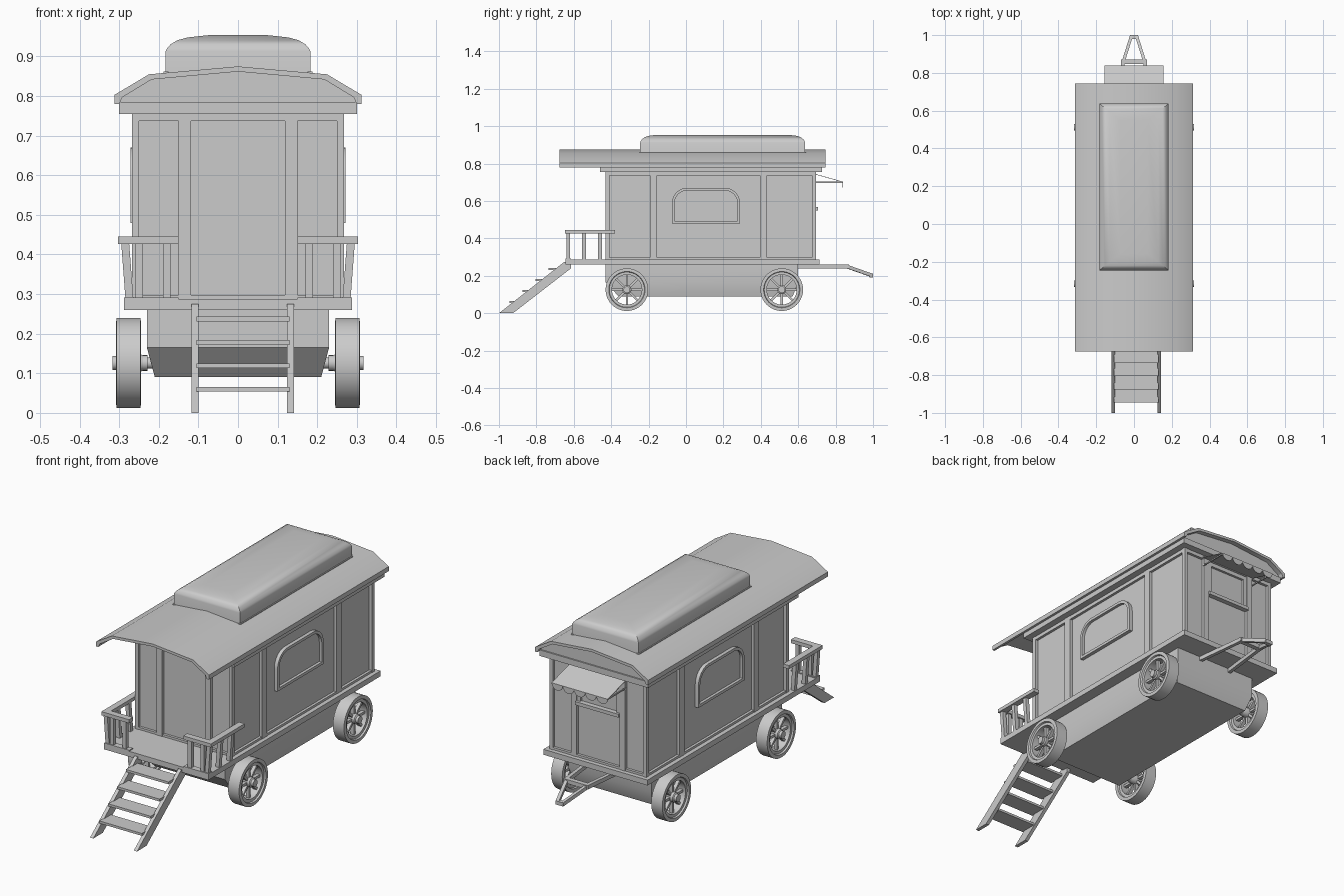
import bpy, bmesh
from math import sin, cos, pi
from mathutils import Vector

if "Cube" in bpy.data.objects:
    bpy.data.objects.remove(bpy.data.objects["Cube"])

grey = bpy.data.materials.new("plain grey")
grey.use_nodes = True
grey.diffuse_color = (0.6, 0.6, 0.6, 1)
grey.node_tree.nodes["Principled BSDF"].inputs["Base Color"].default_value = grey.diffuse_color
parts = []


def add(name, verts, faces):
    """Make one closed mesh object with outward normals."""
    bm = bmesh.new()
    vs = [bm.verts.new(v) for v in verts]
    for f in faces:
        bm.faces.new([vs[i] for i in f])
    bmesh.ops.recalc_face_normals(bm, faces=bm.faces)
    me = bpy.data.meshes.new(name)
    bm.to_mesh(me)
    bm.free()
    me.materials.append(grey)
    ob = bpy.data.objects.new(name, me)
    bpy.context.collection.objects.link(ob)
    parts.append(ob)
    return ob


def loft(name, rings, caps=True, loop=False):
    """Skin a list of equal-length rings of points."""
    n, m = len(rings[0]), len(rings)
    faces = [(i * n + j, i * n + (j + 1) % n, (i + 1) % m * n + (j + 1) % n, (i + 1) % m * n + j)
             for i in range(m if loop else m - 1) for j in range(n)]
    if caps and not loop:
        faces += [tuple(range(n)), tuple(range((m - 1) * n, m * n))]
    return add(name, [p for r in rings for p in r], faces)


def prism(name, pts, axis, a, b):
    """Extrude a 2D outline along x (y,z points) or y (x,z points)."""
    place = (lambda p, t: (t, p[0], p[1])) if axis == "x" else (lambda p, t: (p[0], t, p[1]))
    return loft(name, [[place(p, t) for p in pts] for t in (a, b)])


def box(name, x0, x1, y0, y1, z0, z1):
    return prism(name, [(x0, z0), (x1, z0), (x1, z1), (x0, z1)], "y", y0, y1)


def beam(name, p, q, w, h, up=(0, 0, 1)):
    """Rectangular bar between two points."""
    p, q = Vector(p), Vector(q)
    side = (q - p).cross(Vector(up)).normalized()
    top = side.cross(q - p).normalized()
    corners = [side * w * a + top * h * b for a, b in ((-.5, -.5), (.5, -.5), (.5, .5), (-.5, .5))]
    return loft(name, [[e + c for c in corners] for e in (p, q)])


def lathe(name, profile, y, z, n=32, loop=False):
    """Turn (radius, x) pairs about an axis parallel to x."""
    rings = [[(x, y + r * cos(2 * pi * k / n), z + r * sin(2 * pi * k / n)) for k in range(n)]
             for r, x in profile]
    return loft(name, rings, loop=loop)


def arch(y0, y1, z0, z1, r, n=6):
    """Window outline with rounded upper corners."""
    right = [(y1 - r + r * cos(t * pi / 2 / n), z1 - r + r * sin(t * pi / 2 / n)) for t in range(n + 1)]
    left = [(y0 + y1 - y, z) for y, z in reversed(right)]
    return [(y0, z0), (y1, z0)] + right + left


def mirrored(half):
    return half + [(-x, z) for x, z in reversed(half) if x > 0]


# Chassis, floor and cabin core
hull = []
for x, y0, y1, z in ((.21, -.36, .57, .09), (.23, -.43, .6, .165), (.23, -.43, .6, .262)):
    hull.append([(-x, y0, z), (x, y0, z), (x, y1, z), (-x, y1, z)])
loft("undercarriage", hull)
box("floor", -.288, .288, -.645, .715, .26, .287)
box("cabin_walls", -.253, .253, -.415, .68, .28, .77)
box("cornice", -.3, .3, -.46, .727, .755, .785)

# Cabin frame: rails round the walls, posts on the sides and the ends
for z0, z1, label in ((.285, .298, "lower_rail"), (.737, .757, "upper_rail")):
    box(label, -.266, .266, -.428, .693, z0, z1)
for s in (-1, 1):
    for y0, y1 in ((-.43, -.412), (-.193, -.155), (.396, .433), (.677, .695)):
        box("side_post", s * .25, s * .268, y0, y1, .285, .757)
    for y0, y1, end in ((-.43, -.41, "front"), (.675, .695, "back")):
        box(end + "_corner_post", s * .253, s * .268, y0, y1, .285, .757)
        box(end + "_door_post", s * .119, s * .15, y0, y1, .285, .757)

    # Arched side window
    outer, inner = arch(-.075, .289, .48, .67, .08), arch(-.061, .275, .494, .656, .067)
    loft("side_window_frame", [[(s * x, y, z) for y, z in o] for o, x in
                               ((outer, .25), (outer, .271), (inner, .271), (inner, .25))], loop=True)
    prism("side_window_pane", inner, "x", s * .25, s * .257)

# Back window and awning with a scalloped edge
for x0, x1, z0, z1 in ((-.12, .12, .715, .735), (-.12, -.1, .56, .72), (.1, .12, .56, .72)):
    box("back_window_frame", x0, x1, .675, .692, z0, z1)
box("back_window_sill", -.12, .12, .675, .705, .55, .567)
prism("awning_sheet", [(.69, .745), (.84, .703), (.84, .7), (.69, .742)], "x", -.155, .155)
scallops = 5
width = .31 / scallops
for i in range(scallops):
    cx = -.155 + (i + .5) * width
    half_disc = [(cx + width / 2 * cos(pi + pi * k / 8), .702 + .03 * sin(pi + pi * k / 8)) for k in range(9)]
    prism("awning_scallop", half_disc, "y", .837, .84)
for s in (-1, 1):
    beam("awning_arm", (s * .15, .69, .7), (s * .15, .838, .7), .006, .006)

# Roof shell, end gables and raised skylight
top = mirrored([(.312, .78), (.312, .803), (.225, .855), (0, .875)])
under = [(-.3, .78), (-.292, .797), (-.218, .842), (0, .862), (.218, .842), (.292, .797), (.3, .78)]
prism("roof", top + under, "y", -.675, .745)
prism("gable_fill", under, "y", -.435, .72)
rings = []
for d, z in ((0, .8), (0, .913), (.004, .921), (.013, .931), (.03, .941), (.055, .948), (.11, .954)):
    x, y0, y1 = .183 - d, -.245 + d * .8, .637 - d * .8
    rings.append([(-x, y0, z), (x, y0, z), (x, y1, z), (-x, y1, z)])
loft("skylight", rings)
for s in (-1, 1):
    box("skylight_side_trim", s * .175, s * .188, -.249, .641, .84, .862)

# Porch railings
for s in (-1, 1):
    beam("porch_front_rail", (s * .15, -.63, .436), (s * .303, -.63, .436), .032, .018)
    beam("porch_side_rail", (s * .287, -.645, .436), (s * .287, -.38, .436), .032, .018)
    box("porch_base_rail", s * .15, s * .288, -.645, -.615, .285, .292)
    for x in (.18, .25):
        box("front_baluster", s * (x - .01), s * (x + .01), -.64, -.62, .285, .43)
    for y in (-.63, -.545, -.46):
        beam("side_baluster", (s * .274, y, .285), (s * .285, y, .43), .02, .02, (0, 1, 0))

# Steps
for x in (-.109, .133):
    prism("step_stringer", [(-1, 0), (-.925, 0), (-.615, .24), (-.615, .262), (-.65, .275)],
          "x", x - .009, x + .009)
for i in range(4):
    y, z = -.945 + .07 * i, .06 + .059 * i
    box("step_tread", -.105, .13, y, y + .085, z - .006, z + .006)

# Tow bar
for s in (-1, 1):
    beam("tow_arm_rear", (s * .09, .58, .25), (s * .058, .86, .25), .018, .02)
    beam("tow_arm_front", (s * .058, .855, .251), (s * .014, .995, .202), .016, .018)
box("tow_cross_bar", -.068, .068, .848, .872, .24, .26)
box("tow_tip", -.02, .02, .98, 1, .192, .21)

# Wheels and axles
tyre = [(.114, .246), (.114, .307), (.097, .308), (.094, .3), (.08, .3), (.08, .253), (.094, .253), (.097, .245)]
for y in (-.316, .512):
    z = .126
    lathe("axle", [(.014, -.3), (.014, .3)], y, z, 16)
    for s in (-1, 1):
        lathe("wheel_rim", [(r, s * x) for r, x in tyre], y, z, 40, loop=True)
        lathe("wheel_hub", [(.02, s * .24), (.024, s * .255), (.024, s * .3), (.018, s * .304), (.018, s * .317)], y, z, 20)
        lathe("axle_collar", [(.02, s * .228), (.02, s * .242)], y, z, 16)
        for k in range(8):
            d = Vector((0, cos(k * pi / 4), sin(k * pi / 4)))
            c = Vector((s * .278, y, z))
            beam("wheel_spoke", c + d * .015, c + d * .083, .012, .018, (1, 0, 0))

# Smooth round parts, keep hard edges
bpy.ops.object.select_all(action="DESELECT")
for ob in parts:
    ob.select_set(True)
bpy.context.view_layer.objects.active = parts[0]
bpy.ops.object.shade_smooth_by_angle(angle=pi / 6)
